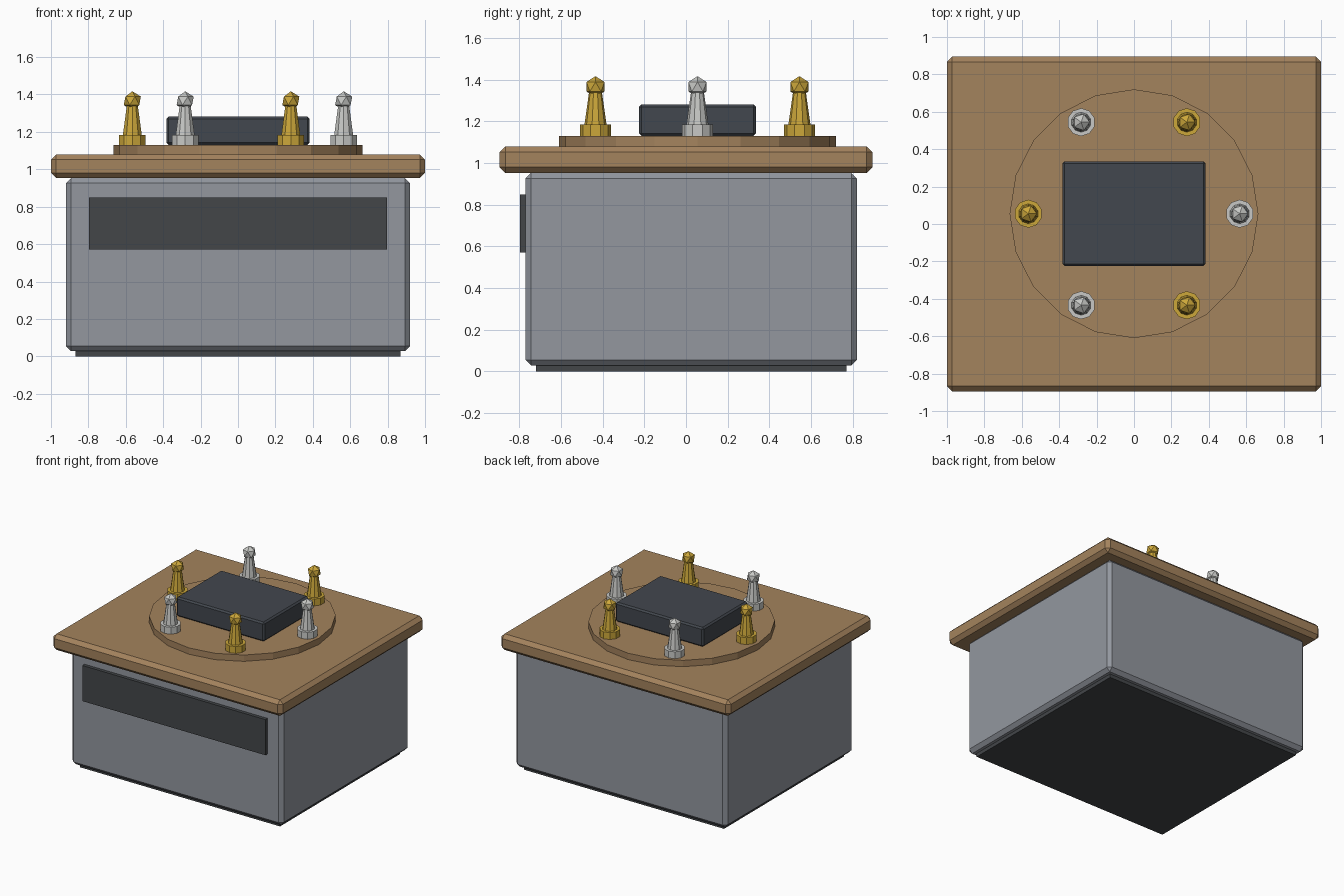
import bpy, math

if "Cube" in bpy.data.objects:
    bpy.data.objects.remove(bpy.data.objects["Cube"])


def material(name, rgb):
    lin = [(c / 255 / 12.92) if c < 10 else ((c / 255 + 0.055) / 1.055) ** 2.4 for c in rgb]
    m = bpy.data.materials.new(name)
    m.diffuse_color = (*lin, 1)
    m.use_nodes = True
    m.node_tree.nodes["Principled BSDF"].inputs["Base Color"].default_value = m.diffuse_color
    return m


steel = material("grey body", (147, 151, 159))
wood = material("brown wood", (164, 131, 93))
charcoal = material("dark charcoal", (67, 70, 73))
slate = material("dark slate", (66, 71, 78))
gold = material("gold", (204, 167, 58))
silver = material("silver", (200, 201, 198))


def finish(name, mat):
    ob = bpy.context.object
    ob.name = name
    ob.data.materials.append(mat)
    return ob


def box(name, lo, hi, mat, chamfer=0):
    """Box between two corners, with optional flat chamfered edges."""
    bpy.ops.mesh.primitive_cube_add(size=1, location=[(a + b) / 2 for a, b in zip(lo, hi)])
    ob = finish(name, mat)
    ob.scale = [b - a for a, b in zip(lo, hi)]
    bpy.ops.object.transform_apply(location=False, rotation=False, scale=True)
    if chamfer:
        mod = ob.modifiers.new("chamfer", 'BEVEL')
        mod.width = chamfer
        mod.segments = 1
    return ob


def frustum(name, x, y, z0, z1, r0, r1, sides, mat):
    bpy.ops.mesh.primitive_cone_add(vertices=sides, radius1=r0, radius2=r1,
                                    depth=z1 - z0, location=(x, y, (z0 + z1) / 2))
    return finish(name, mat)


CY = 0.055  # centre of the round board

# Cabinet
box("plinth", (-0.87, -0.72, 0), (0.87, 0.77, 0.04), charcoal)
box("cabinet_body", (-0.92, -0.77, 0.028), (0.92, 0.82, 0.953), steel, 0.027)
box("front_panel", (-0.797, -0.797, 0.57), (0.797, -0.76, 0.85), charcoal)
box("table_top", (-1, -0.895, 0.953), (1, 0.895, 1.08), wood, 0.028)

# Round board with central block
frustum("round_board", 0, CY, 1.07, 1.13, 0.665, 0.665, 20, wood)
box("centre_block", (-0.383, CY - 0.28, 1.13), (0.383, CY + 0.28, 1.282), slate, 0.012)

# Ring of six pawns in alternating colours
for i in range(6):
    a = math.radians(60 * i)
    x, y = 0.565 * math.cos(a), CY + 0.565 * math.sin(a)
    mat = gold if i % 2 else silver
    frustum(f"pawn_base_{i}", x, y, 1.13, 1.184, 0.075, 0.075, 10, mat)
    frustum(f"pawn_stem_{i}", x, y, 1.184, 1.34, 0.053, 0.031, 10, mat)
    bpy.ops.mesh.primitive_ico_sphere_add(subdivisions=1, radius=0.051, location=(x, y, 1.366))
    finish(f"pawn_head_{i}", mat)
